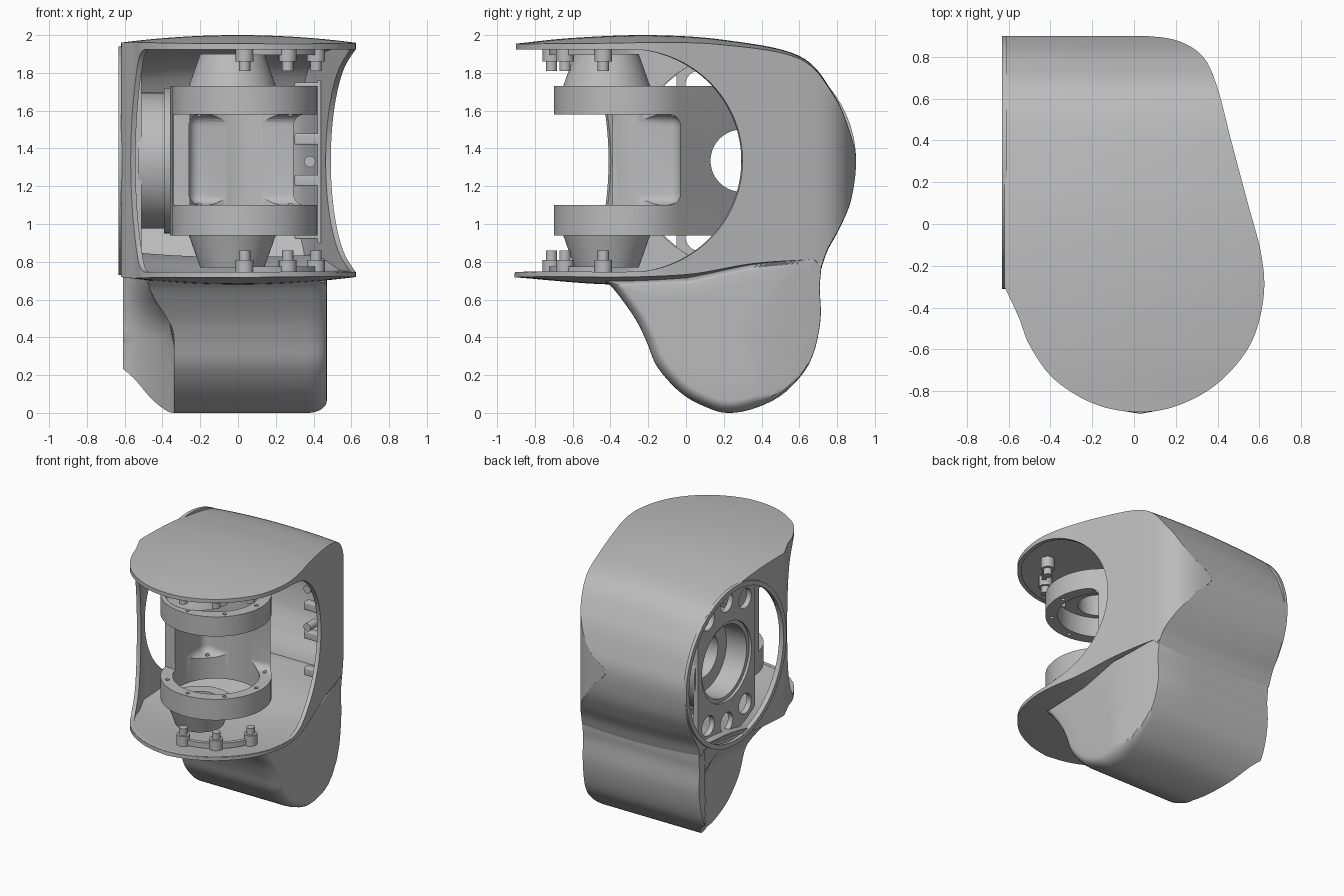
import bpy, bmesh, math
from mathutils import Matrix, Vector

cube = bpy.data.objects.get("Cube")
if cube:
    bpy.data.objects.remove(cube)

grey = bpy.data.materials.new("plain_grey")
grey.use_nodes = True
COL = (0.5, 0.5, 0.5, 1)
grey.diffuse_color = COL
grey.node_tree.nodes["Principled BSDF"].inputs["Base Color"].default_value = COL

MID = 1.335               # height of the side opening's axis
HUB = (0.295, MID)        # y, z of the side hub
JX, JY = 0.035, -0.315    # x, y of the vertical joint


def to_object(name, bm):
    me = bpy.data.meshes.new(name)
    bm.to_mesh(me)
    bm.free()
    me.materials.append(grey)
    ob = bpy.data.objects.new(name, me)
    bpy.context.collection.objects.link(ob)
    return ob


def solid(name, bm):
    bmesh.ops.triangulate(bm, faces=bm.faces)
    bmesh.ops.recalc_face_normals(bm, faces=bm.faces)
    return to_object(name, bm)


def apply(ob, mod):
    bpy.context.view_layer.objects.active = ob
    bpy.ops.object.modifier_apply(modifier=mod.name)


def boolean(ob, other, op="DIFFERENCE"):
    mod = ob.modifiers.new("bool", "BOOLEAN")
    mod.object, mod.operation, mod.solver = other, op, "EXACT"
    apply(ob, mod)
    bpy.data.objects.remove(other)


def grid(bm, rows, closed=False):
    """Skin equal rows of points; returns the rows of vertices."""
    vs = [[bm.verts.new(p) for p in row] for row in rows]
    n = len(vs[0])
    for a, b in zip(vs, vs[1:]):
        for i in range(n if closed else n - 1):
            j = (i + 1) % n
            bm.faces.new((a[i], a[j], b[j], b[i]))
    return vs


def loft(name, loops):
    bm = bmesh.new()
    vs = grid(bm, loops, True)
    bm.faces.new(vs[0])
    bm.faces.new(vs[-1])
    return solid(name, bm)


def cyls(name, r, depth, spots, axis="Z", r2=None, seg=64):
    bm = bmesh.new()
    turn = {"Z": Matrix(), "X": Matrix.Rotation(math.pi / 2, 4, "Y"),
            "Y": Matrix.Rotation(math.pi / 2, 4, "X")}[axis]
    for s in spots:
        bmesh.ops.create_cone(bm, cap_ends=True, segments=seg, radius1=r,
                              radius2=r if r2 is None else r2, depth=depth,
                              matrix=Matrix.Translation(s) @ turn)
    return solid(name, bm)


def box(name, lo, hi, bevel=0):
    bm = bmesh.new()
    lo, hi = Vector(lo), Vector(hi)
    m = Matrix.Translation((lo + hi) / 2) @ Matrix.Diagonal((*(hi - lo), 1))
    bmesh.ops.create_cube(bm, size=1, matrix=m)
    if bevel:
        bmesh.ops.bevel(bm, geom=bm.edges[:], offset=bevel, segments=5,
                        profile=0.5, affect="EDGES")
    return solid(name, bm)


def spline(pts, steps=8):
    p = [Vector(q) for q in pts]
    p = [2 * p[0] - p[1]] + p + [2 * p[-1] - p[-2]]
    out = []
    for a, b, c, d in zip(p, p[1:], p[2:], p[3:]):
        for k in range(steps):
            t = k / steps
            out.append(0.5 * (2 * b + (c - a) * t + (2 * a - 5 * b + 4 * c - d) * t * t
                              + (3 * b - a - 3 * c + d) * t ** 3))
    return out + [p[-2]]


def table(pairs):
    """Function that reads a value off a polyline of (key, value) pairs."""
    pairs = sorted(pairs)

    def read(k):
        if k <= pairs[0][0]:
            return pairs[0][1]
        for (k0, v0), (k1, v1) in zip(pairs, pairs[1:]):
            if k <= k1:
                return v0 + (v1 - v0) * (k - k0) / max(k1 - k0, 1e-9)
        return pairs[-1][1]
    return read


def smooth(a, b, v):
    t = min(1, max(0, (v - a) / (b - a)))
    return t * t * (3 - 2 * t)


# Outlines of the cover: plan (x, y), side (y, z)
plan = spline([(0, .905), (.2, .88), (.33, .8), (.4, .65), (.47, .38), (.55, .08), (.61, -.15),
               (.62, -.35), (.56, -.57), (.41, -.755), (.22, -.865), (.03, -.9), (-.18, -.865),
               (-.38, -.745), (-.5, -.58), (-.55, -.45), (-.62, -.3)])
tip = min(range(len(plan)), key=lambda i: plan[i].y)
x_right = table([(p.y, p.x) for p in plan[:tip + 1]])
x_left = table([(p.y, p.x) for p in plan[tip:]])
side = spline([(-.9, 1.955), (-.87, 1.958), (-.6, 1.985), (-.2, 2), (.2, 1.975), (.6, 1.89),
               (.78, 1.69), (.87, 1.48), (.9, 1.33), (.875, 1.13), (.815, .98), (.75, .86),
               (.715, .76)])
peak = max(range(len(side)), key=lambda i: side[i].x)
side += spline([(.68, .8), (.35, .77), (0, .7), (-.4, .68), (-.87, .715), (-.9, .718)])
z_top = table([(p.x, p.y) for p in side[:peak + 1]])
z_low = table([(p.x, p.y) for p in side[peak:]])


def crown(x, z):
    return MID + (z - MID) * (1 - .06 * (x / .62) ** 2)


def arch(y, y0, d, r):
    """Half height of an elliptical opening centred at y0."""
    return r * math.sqrt(max(0, 1 - ((y - y0) / d) ** 2))


def open_right(y):
    return .59 if y < -.3 else arch(y, -.3, .6, .59)


def open_left(y):
    if y < -.6:
        return .59
    return max(arch(y, -.6, .19, .59), arch(y, HUB[0], .575, .575))


# Cover: a wrapped sheet over top, back and bottom, then two cut side walls
bm = bmesh.new()
sheet = []
for p in side:
    a, b = x_left(p.x), x_right(p.x)
    xs = [a + (b - a) * i / 24 for i in range(25)]
    sheet.append([(x, p.x, crown(x, p.y)) for x in xs])
grid(bm, sheet)
angles = [math.pi * i / 70 for i in range(71)]
for x_of, opening, centres in ((x_right, open_right, ((-.3, .6),)),
                               (x_left, open_left, ((-.6, .19), (HUB[0], .575)))):
    ys = [.9 * math.cos(a) for a in angles]
    ys += [c + d * math.cos(a) for c, d in centres for a in angles]
    ys = sorted({round(y, 4) for y in ys if abs(y) <= .9})
    for end in (z_top, z_low):
        wall = []
        for y in ys:
            x = x_of(y)
            z = crown(x, end(y))
            h = min(opening(y), max(0, abs(z - MID) - .02))
            z1 = MID + math.copysign(h, z - MID)
            wall.append([(x, y, z + (z1 - z) * i / 6) for i in range(7)])
        grid(bm, wall)
bmesh.ops.remove_doubles(bm, verts=bm.verts, dist=1e-4)
bmesh.ops.dissolve_degenerate(bm, edges=bm.edges, dist=1e-5)
bm.normal_update()
inward = [f for f in bm.faces if f.normal.dot(f.calc_center_median() - Vector((0, 0, MID))) < 0]
bmesh.ops.reverse_faces(bm, faces=inward)
cover = to_object("cover", bm)
wall_mod = cover.modifiers.new("thickness", "SOLIDIFY")
wall_mod.thickness, wall_mod.offset = .028, -1
apply(cover, wall_mod)

# Lower lobe, scooped at its left end and rounded at its right
lobe = spline([(-.43, .7), (-.37, .64), (-.27, .5), (-.21, .38), (-.15, .24), (-.02, .1),
               (.12, .025), (.22, 0), (.35, .02), (.5, .09), (.62, .21), (.68, .33),
               (.713, .5), (.708, .66), (.714, .74), (.718, .82)], 5)
lobe += [Vector((.66, .825)), Vector((.35, .79)), Vector((0, .715))]


def lobe_end(y, z):
    scoop = min(1, max(0, (.63 - y) / .4)) ** .6
    return -.61 + .27 * scoop * (1 - .5 * smooth(.4, .7, z))


def lobe_row(scale, x_of):
    row = []
    for p in lobe:
        y, z = .22 + (p.x - .22) * scale, .5 + (p.y - .5) * scale
        x = min(max(x_of(y, z), x_left(y) + .004), x_right(y) - .004)
        row.append((x, y, z))
    return row


rows = [lobe_row(s, lobe_end) for s in (.05, .3, .5, .7, .8, .86, .92, .96, 1)]
for t in (.33, .67):
    rows.append(lobe_row(1, lambda y, z: lobe_end(y, z) * (1 - t) + .37 * t))
for i in range(8):
    a = i * math.pi / 14
    rows.append(lobe_row(1 - .13 * (1 - math.cos(a)), lambda y, z: .37 + .1 * math.sin(a)))
rows += [lobe_row(s, lambda y, z: .47) for s in (.6, .3, .05)]
lower_lobe = loft("lower_lobe", rows)

# Rim around the side hole and the spoked plate inside it
rim = cyls("side_rim", .605, .025, [(-.62, *HUB)], "X", seg=96)
boolean(rim, cyls("cut", .57, .2, [(-.62, *HUB)], "X", seg=96))
plate = cyls("hub_plate", .575, .04, [(-.53, *HUB)], "X", seg=96)
boolean(plate, box("cut", (-.8, -.05, .5), (-.3, .64, 2.2)), "INTERSECT")
holes = []
for up in (-1, 1):
    for deg in (-29, 0, 29):
        a = math.radians(deg)
        holes.append((-.53, HUB[0] + .46 * math.sin(a), MID + up * .46 * math.cos(a)))
boolean(plate, cyls("cut", .075, .2, holes, "X", seg=32))
boolean(plate, cyls("cut", .3, .2, [(-.53, *HUB)], "X"))

# Hub with a bolt circle
hub = cyls("side_hub", .36, .14, [(-.46, *HUB)], "X")
boolean(hub, cyls("flange", .385, .035, [(-.375, *HUB)], "X"), "UNION")
boolean(hub, cyls("cut", .27, .5, [(-.45, *HUB)], "X"))
bolt_circle = [math.tau * i / 8 for i in range(8)]
boolean(hub, cyls("cut", .014, .08, [(-.53, HUB[0] + .315 * math.cos(a), MID + .315 * math.sin(a))
                                     for a in bolt_circle], "X", seg=12))

# Yoke: joint rings tied to the hub by a slanted wall
bm = bmesh.new()
outline = [(JX + .385 * math.cos(i * math.tau / 72), JY + .385 * math.sin(i * math.tau / 72))
           for i in range(72)] + [(-.36, -.2), (-.36, .6)]
for z in (.94, 1.73):
    for x, y in outline:
        bm.verts.new((x, y, z))
bmesh.ops.convex_hull(bm, input=bm.verts)
yoke = solid("yoke", bm)
boolean(yoke, cyls("cut", .3, 1.2, [(JX, JY, MID)]))
boolean(yoke, box("cut", (-.26, -.95, 1.1), (.6, -.03, 1.58), .06))
boolean(yoke, box("cut", (-.6, -.95, 1.1), (.6, -.39, 1.58)))
boolean(yoke, cyls("cut", .165, 1.4, [(0, *HUB)], "X"))
boolean(yoke, cyls("cut", .014, .08, [(JX + .342 * math.cos(a), JY + .342 * math.sin(a), z)
                                      for a in bolt_circle for z in (.94, 1.1, 1.58, 1.73)],
                   seg=12))

parts = [cover, lower_lobe, rim, plate, hub, yoke]

# Mirrored tapered seats, bolts and curved straps above and below the joint
for tag, up in (("upper", 1), ("lower", -1)):
    r1, r2 = (.23, .17) if up > 0 else (.17, .23)
    seat = cyls(tag + "_seat", r1, .17, [(-.03, -.42, MID + up * .48)], r2=r2)
    boolean(seat, cyls("cut", .14, .5, [(-.03, -.42, MID + up * .48)]))
    parts.append(seat)
    spots = [(JX + .397 * math.cos(a), JY + .397 * math.sin(a))
             for a in map(math.radians, (-90, -55, -18))]
    parts.append(cyls(tag + "_posts", .047, .08, [(x, y, MID + up * .565) for x, y in spots], seg=24))
    parts.append(cyls(tag + "_bolts", .03, .06, [(x, y, MID + up * .505) for x, y in spots], seg=16))
    arc = [math.radians(-90 + 4 * i) for i in range(19)]
    parts.append(loft(tag + "_strap", [[(JX + r * math.cos(a), JY + r * math.sin(a), MID + up * h)
                                        for r, h in ((.38, .56), (.41, .56), (.41, .6), (.38, .6))]
                                       for a in arc]))

# Small fittings on the inside of the side wall
parts.append(box("wall_panel", (.42, .36, .9), (.44, .44, 1.76)))
for i, z in enumerate((.92, 1.2, 1.42, 1.69)):
    parts.append(box("wall_block_%d" % (i + 1), (.3, .36, z), (.43, .42, z + .06), .008))
parts.append(cyls("wall_pins", .03, .1, [(.38, .34, z) for z in (1.33, 1.62)], "Y", seg=20))

for ob in parts:
    bpy.ops.object.select_all(action="DESELECT")
    ob.select_set(True)
    bpy.context.view_layer.objects.active = ob
    bpy.ops.object.shade_smooth_by_angle(angle=math.radians(32))
